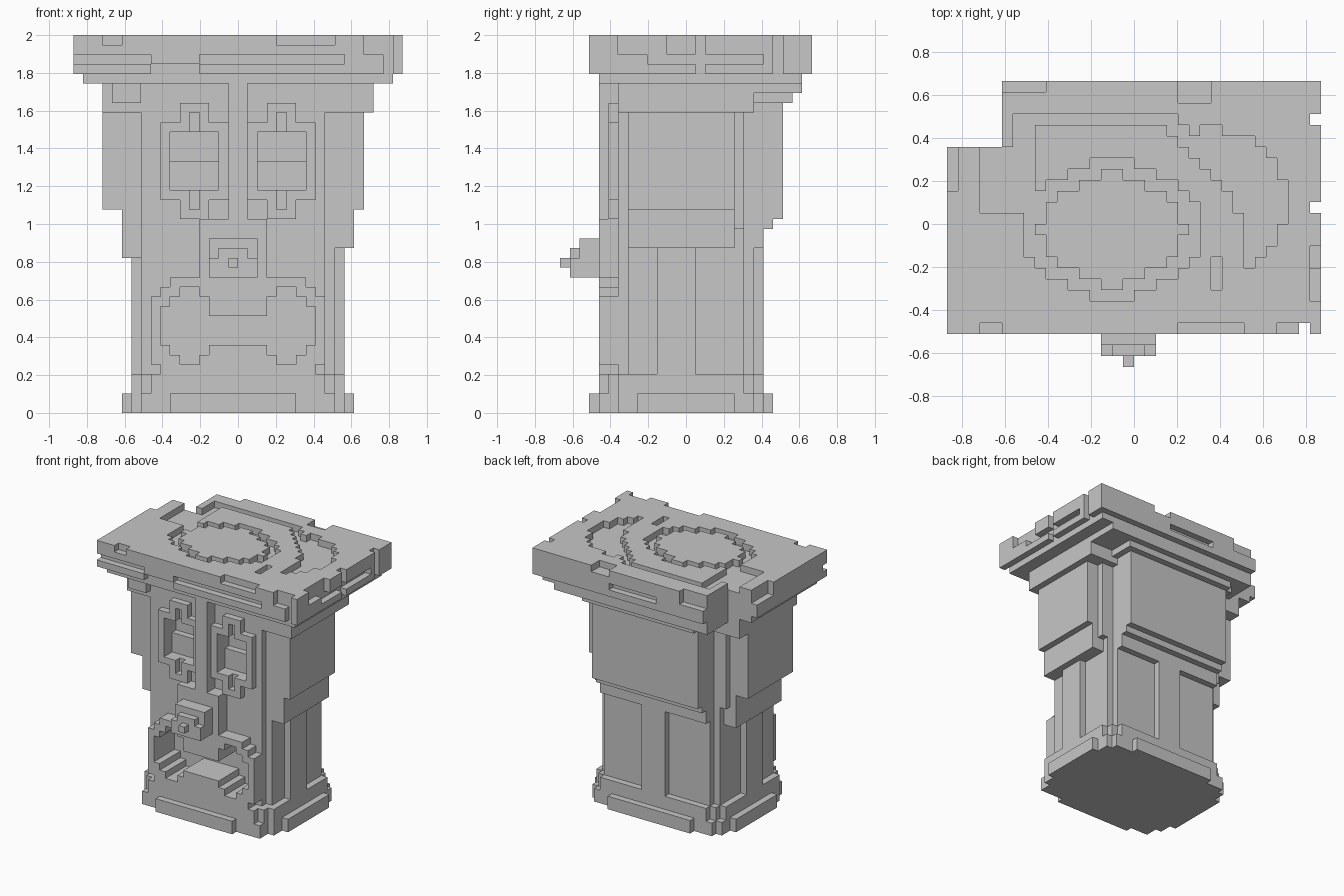
import bpy
import bmesh
from mathutils import Vector

cube = bpy.data.objects.get("Cube")
if cube:
    bpy.data.objects.remove(cube, do_unlink=True)

U = 2 / 39          # edge of one block
cells = {}          # block position -> part name


def box(part, x0, x1, y0, y1, z0, z1):
    for x in range(x0, x1):
        for y in range(y0, y1):
            for z in range(z0, z1):
                cells[(x, y, z)] = part


def cut(x0, x1, y0, y1, z0, z1):
    for x in range(x0, x1):
        for y in range(y0, y1):
            for z in range(z0, z1):
                cells.pop((x, y, z), None)


def both_box(part, x0, x1, *rest):
    """Add a box on both sides of the middle plane."""
    box(part, x0, x1, *rest)
    box(part, -x1, -x0, *rest)


def both_cut(x0, x1, *rest):
    """Cut a box on both sides of the middle plane."""
    cut(x0, x1, *rest)
    cut(-x1, -x0, *rest)


# Plinth with stepped corners
for half, y0, y1 in ((12, -5, 5), (11, -7, 7), (10, -9, 8), (7, -10, 9)):
    box("plinth", -half, half, y0, y1, 0, 2)
cut(6, 7, -10, -9, 0, 2)

# Lower body with course, stepped corners and ribs
box("lower_body", -11, 11, -7, 6, 2, 4)
box("lower_body", -10, 10, -8, 7, 2, 4)
box("lower_body", -9, 9, -9, 8, 2, 4)
box("lower_body", -10, 10, -7, 6, 4, 34)
box("lower_body", -9, 9, -7, 7, 4, 34)
cut(9, 10, -7, -6, 4, 31)
both_box("side_rib", 10, 11, -3, 1, 4, 17)
box("back_rib", -2, 2, 7, 8, 4, 19)
box("back_wall", -9, 9, 7, 8, 17, 34)

# Upper body panels
both_box("side_panel", 10, 12, -6, 5, 17, 21)
both_box("side_panel", 10, 13, -6, 5, 21, 31)
both_box("side_panel", 10, 11, 5, 6, 19, 31)
box("side_panel", -14, -13, -6, 5, 21, 31)
box("side_panel", -12, -10, -6, 5, 16, 17)
box("back_panel", -9, 9, 8, 9, 19, 34)
box("back_panel", -9, 9, 9, 10, 20, 34)

# Stepped cornice below the slab
box("cornice", -14, 14, -7, 7, 31, 34)
box("cornice", -13, -10, -8, -7, 32, 34)
box("cornice", -10, 10, 7, 10, 32, 34)
box("cornice", -9, 10, 7, 11, 32, 34)
box("cornice", -12, 14, 7, 12, 33, 34)
box("cornice", -16, 16, -9, 7, 34, 35)
box("cornice", -12, 16, 7, 12, 34, 35)

# Eye frames with hollow eyes
both_box("eye_frame", 1, 8, -8, -7, 22, 30)
both_box("eye_frame", 3, 6, -8, -7, 20, 32)
both_cut(2, 7, -8, -6, 23, 29)
both_cut(4, 5, -8, -7, 21, 31)
both_cut(2, 7, -6, -5, 26, 29)

# Nose bridge and nose
box("bridge", -1, 1, -9, -7, 20, 34)
box("bridge", -4, 3, -9, -7, 13, 20)
box("nose", -3, 2, -11, -9, 14, 18)
box("nose", -3, 2, -12, -11, 14, 16)
box("nose", -2, 1, -12, -11, 16, 17)
box("nose", -1, 0, -13, -12, 15, 16)

# Muzzle with an open, bone-shaped mouth
for half, z0, z1 in ((9, 5, 12), (8, 4, 13), (7, 4, 14)):
    box("muzzle", -half, half, -9, -7, z0, z1)
MOUTH_BACK = -4
both_cut(3, 8, -9, MOUTH_BACK, 7, 11)
both_cut(3, 7, -9, MOUTH_BACK, 6, 12)
both_cut(4, 6, -9, MOUTH_BACK, 5, 13)
cut(-3, 3, -9, MOUTH_BACK, 7, 10)

# Slab with a missing back corner
box("slab", -17, 17, -10, 7, 35, 39)
box("slab", -12, 17, 7, 13, 35, 39)

# Chipped slab edges
for y in (1, 9):
    cut(16, 17, y, y + 1, 35, 39)
cut(15, 16, -10, -9, 35, 39)
cut(13, 15, -10, -9, 37, 39)
cut(4, 10, -10, -9, 38, 39)
cut(-14, -12, -10, -9, 38, 39)
cut(-9, -4, -10, -9, 35, 36)
cut(-17, -9, -10, -9, 36, 37)
cut(-4, 11, -10, -9, 36, 37)
cut(16, 17, -7, -2, 37, 39)
cut(16, 17, -4, 8, 36, 37)
cut(-17, -16, 3, 7, 37, 39)
cut(-12, -8, 12, 13, 37, 39)
cut(4, 7, 11, 13, 38, 39)
cut(-4, 4, 12, 13, 36, 37)

# Grooves on the slab top: ring around an oval and a crescent
for x in range(-17, 17):
    for y in range(-10, 13):
        px, py = x + 0.5, y + 0.5
        oval = (abs(px + 2) / 8) ** 1.6 + (abs(py + 0.5) / 6.2) ** 1.6
        ring = 0.74 < oval < 1.1
        outer = ((px - 7) / 6.8) ** 2 + ((py - 2) / 6.6) ** 2
        inner = ((px - 4) / 6.2) ** 2 + ((py + 2) / 7.4) ** 2
        crescent = outer < 1 and inner > 1 and px > 6
        if ring or crescent:
            cut(x, x + 1, y, y + 1, 38, 39)

# Sunken back corner, with a groove that steps down to the crescent
cut(-14, -9, 1, 7, 38, 39)
cut(-11, -9, 7, 10, 38, 39)
cut(-9, 4, 9, 10, 38, 39)
for i in range(4):
    cut(3 + i, 5 + i, 8 - i, 9 - i, 38, 39)
cut(7, 8, -6, -3, 38, 39)

stone = bpy.data.materials.new("grey_stone")
stone.use_nodes = True
GREY = (0.57, 0.57, 0.57, 1)
stone.diffuse_color = GREY
stone.node_tree.nodes["Principled BSDF"].inputs["Base Color"].default_value = GREY

# Turn each part's exposed block sides into a flat-faced mesh
AXES = [Vector(v) for v in ((1, 0, 0), (0, 1, 0), (0, 0, 1))]
for part in sorted(set(cells.values())):
    bm = bmesh.new()
    for pos, owner in cells.items():
        if owner != part:
            continue
        centre = Vector(pos) + Vector((0.5, 0.5, 0.5))
        for i, axis in enumerate(AXES):
            for sign in (1, -1):
                normal = axis * sign
                if tuple(int(c) for c in Vector(pos) + normal) in cells:
                    continue
                a, b = AXES[(i + 1) % 3] / 2, AXES[(i + 2) % 3] / 2 * sign
                mid = centre + normal / 2
                corners = (mid - a - b, mid + a - b, mid + a + b, mid - a + b)
                bm.faces.new([bm.verts.new(c * U) for c in corners])
    bmesh.ops.remove_doubles(bm, verts=bm.verts, dist=U / 10)
    bmesh.ops.dissolve_limit(bm, angle_limit=0.01, verts=bm.verts, edges=bm.edges)
    mesh = bpy.data.meshes.new(part)
    bm.to_mesh(mesh)
    bm.free()
    mesh.materials.append(stone)
    bpy.context.collection.objects.link(bpy.data.objects.new(part, mesh))
